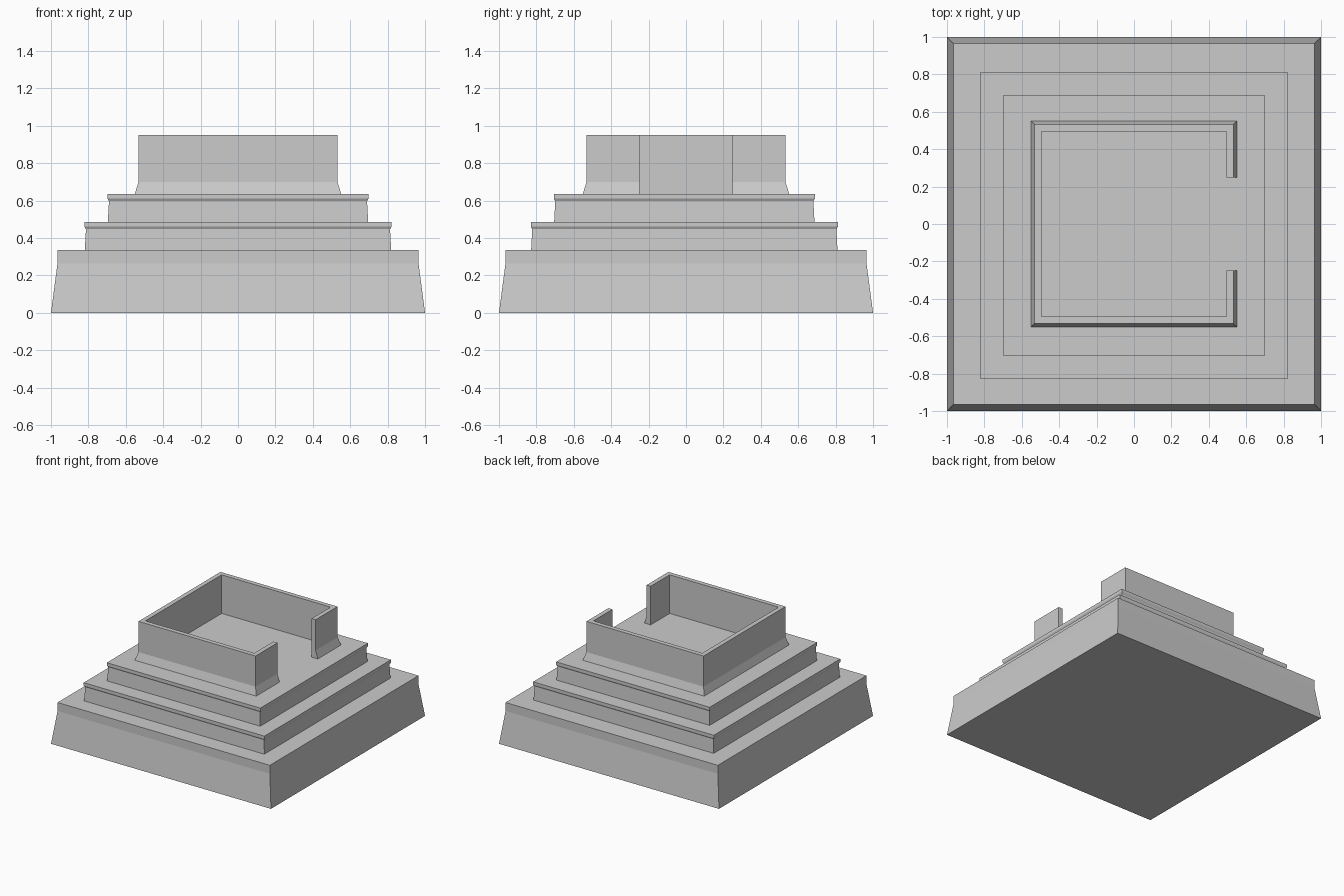
import bpy, bmesh

if "Cube" in bpy.data.objects:
    bpy.data.objects.remove(bpy.data.objects["Cube"])


def finish(name, bm):
    bmesh.ops.recalc_face_normals(bm, faces=bm.faces)
    mesh = bpy.data.meshes.new(name)
    bm.to_mesh(mesh)
    bm.free()
    obj = bpy.data.objects.new(name, mesh)
    bpy.context.collection.objects.link(obj)
    return obj


def square_tier(name, profile, cy=0.0):
    """Closed square block from (half width, z) levels."""
    bm = bmesh.new()
    corners = [(-1, -1), (1, -1), (1, 1), (-1, 1)]
    rings = [[bm.verts.new((sx * h, cy + sy * h, z)) for sx, sy in corners]
             for h, z in profile]
    for a, b in zip(rings, rings[1:]):
        for i in range(4):
            j = (i + 1) % 4
            bm.faces.new((a[i], a[j], b[j], b[i]))
    bm.faces.new(rings[0])
    bm.faces.new(rings[-1])
    return finish(name, bm)


def open_wall(name, profile, gap):
    """Square wall swept from a closed (half width, z) section, open on +x."""
    bm = bmesh.new()
    path = [(1, None, -gap), (1, -1, 0), (-1, -1, 0),
            (-1, 1, 0), (1, 1, 0), (1, None, gap)]
    sections = [[bm.verts.new((sx * h, end if sy is None else sy * h, z))
                 for h, z in profile] for sx, sy, end in path]
    n = len(profile)
    for a, b in zip(sections, sections[1:]):
        for i in range(n):
            j = (i + 1) % n
            bm.faces.new((a[i], a[j], b[j], b[i]))
    bm.faces.new(sections[0])
    bm.faces.new(sections[-1])
    return finish(name, bm)


# Sloped foundation with a straight rim
square_tier("foundation", [(1.0, 0), (0.965, 0.265), (0.965, 0.335)])

# Two steps with slightly overhanging lips
for name, h, z in (("lower_step", 0.821, 0.335), ("upper_step", 0.698, 0.485)):
    square_tier(name, [(h - 0.002, z), (h - 0.008, z + 0.112),
                       (h, z + 0.126), (h, z + 0.15)], cy=-0.009)

# Parapet with flared foot and a doorway on the right side
open_wall("parapet_wall", [(0.552, 0.635), (0.532, 0.70), (0.532, 0.952),
                           (0.495, 0.952), (0.495, 0.635)], 0.248)
